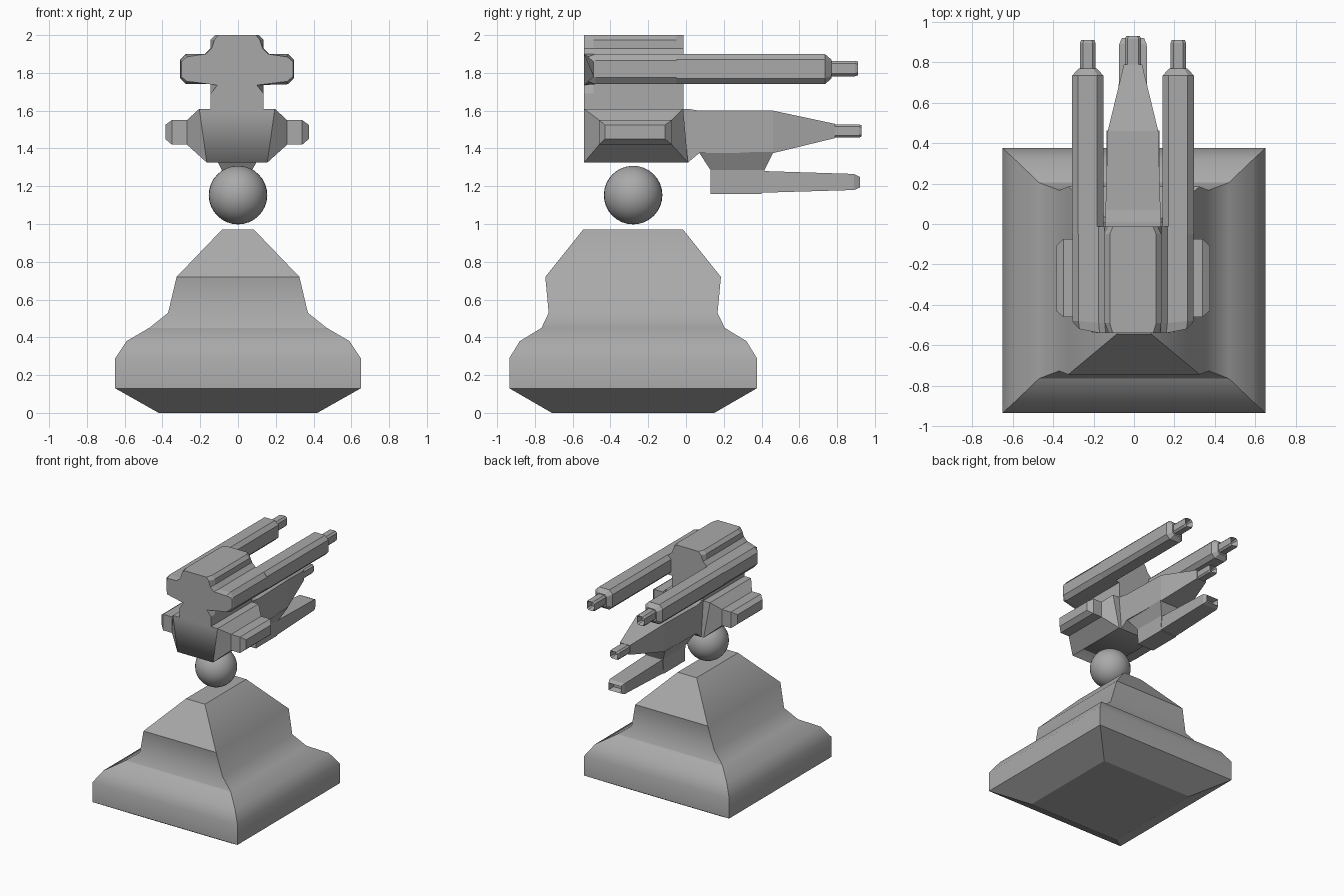
import bpy, bmesh, math
from mathutils import Vector

if "Cube" in bpy.data.objects:
    bpy.data.objects.remove(bpy.data.objects["Cube"])

grey = bpy.data.materials.new("stone grey")
grey.diffuse_color = (0.4, 0.4, 0.4, 1)
grey.use_nodes = True
grey.node_tree.nodes["Principled BSDF"].inputs["Base Color"].default_value = grey.diffuse_color
CX = -0.005   # centre line of the gun head


def finish(bm, name):
    bmesh.ops.recalc_face_normals(bm, faces=bm.faces[:])
    me = bpy.data.meshes.new(name)
    bm.to_mesh(me)
    bm.free()
    me.materials.append(grey)
    ob = bpy.data.objects.new(name, me)
    bpy.context.collection.objects.link(ob)
    return ob


def skin(rings, hollow=0.0):
    """Skin equal-length rings, cap both ends, optionally sink the last cap."""
    bm = bmesh.new()
    vs = [[bm.verts.new(p) for p in r] for r in rings]
    n = len(vs[0])
    for a, b in zip(vs, vs[1:]):
        for i in range(n):
            bm.faces.new((a[i], a[(i + 1) % n], b[(i + 1) % n], b[i]))
    bm.faces.new(vs[0])
    end = bm.faces.new(vs[-1])
    if hollow:
        bmesh.ops.recalc_face_normals(bm, faces=bm.faces[:])
        bmesh.ops.inset_region(bm, faces=[end], thickness=0.014)
        bmesh.ops.translate(bm, verts=end.verts[:], vec=(0, -hollow, 0))
    return bm


def rect_y(x, y, hw, z0, z1):
    return [(x - hw, y, z0), (x + hw, y, z0), (x + hw, y, z1), (x - hw, y, z1)]


def oct_y(x, y, hw, z0, z1, c):
    return [(x - hw + c, y, z0), (x + hw - c, y, z0), (x + hw, y, z0 + c), (x + hw, y, z1 - c),
            (x + hw - c, y, z1), (x - hw + c, y, z1), (x - hw, y, z1 - c), (x - hw, y, z0 + c)]


def rect_z(z, hx, y0, y1, x=0.0):
    return [(x - hx, y0, z), (x + hx, y0, z), (x + hx, y1, z), (x - hx, y1, z)]


# Pedestal: stacked rectangles (z, half width, half depth)
steps = [(0, .42, .43), (.13, .65, .655), (.29, .65, .655), (.38, .59, .60), (.45, .47, .485),
         (.53, .37, .447), (.72, .325, .465), (.97, .085, .265)]
bm = skin([rect_z(z, hx, -.28 - hy, -.28 + hy) for z, hx, hy in steps])
for f in bm.faces:
    f.smooth = True
for e in bm.edges:
    a, b = (v.co for v in e.verts)
    level = abs(a.z - b.z) < .001
    along_x = abs(a.x - b.x) > .01
    if not level or a.z < .2 or a.z > .9 or (along_x and (.44 < a.z < .46 or .7 < a.z < .74)):
        e.smooth = False
finish(bm, "pedestal")

# Swivel ball
bm = bmesh.new()
bmesh.ops.create_uvsphere(bm, u_segments=32, v_segments=16, radius=.155)
bmesh.ops.translate(bm, verts=bm.verts[:], vec=(0, -.28, 1.153))
for f in bm.faces:
    f.smooth = True
finish(bm, "swivel_ball")

# Lower body with softly shaded front and underside
bm = skin([[(CX - .16, y0, 1.325), (CX + .16, y0, 1.325), (CX + .2, y1, 1.61), (CX - .2, y1, 1.61)]
           for y0, y1 in ((-.54, -.54), (.01, -.015))])
bm.normal_update()
for e in bm.edges:
    a, b = (v.co for v in e.verts)
    e.smooth = a.z < 1.4 and b.z < 1.4 and max(a.y, b.y) < -.5
for f in bm.faces:
    c = f.calc_center_median()
    f.smooth = c.y < -.5 or c.z < 1.34
finish(bm, "lower_body")

# Side pods: flared base, straight block, chamfered end
for s, side in ((-1, "left"), (1, "right")):
    rings = [[(CX + s * .16, -.54, 1.325), (CX + s * .16, .01, 1.325),
              (CX + s * .2, -.015, 1.61), (CX + s * .2, -.54, 1.61)]]
    for x, y0, y1, z0, z1 in ((.265, -.46, -.075, 1.42, 1.55), (.345, -.46, -.075, 1.42, 1.55),
                              (.38, -.43, -.11, 1.45, 1.525)):
        rings.append([(CX + s * x, y0, z0), (CX + s * x, y1, z0), (CX + s * x, y1, z1), (CX + s * x, y0, z1)])
    finish(skin(rings), side + "_pod")

# Upper head: cross-shaped section; each point is (x, z) inside, (x, z, setback) at the front
cross = [(.14, 1.60, .14, 1.60, 0), (.14, 1.69, .14, 1.69, 0), (.14, 1.74, .105, 1.735, 0),
         (.27, 1.74, .265, 1.755, .02), (.30, 1.775, .295, 1.78, .05), (.30, 1.865, .295, 1.86, .05),
         (.27, 1.90, .265, 1.885, .02), (.17, 1.90, .165, 1.90, 0), (.14, 1.93, .135, 1.93, 0),
         (.14, 1.975, .12, 1.975, 0), (.115, 2.0, .10, 2.0, 0)]


def cross_ring(y, end):
    half = [(p[2], y + p[4], p[3]) if end else (p[0], max(y, -.48 if p[0] > .2 else y), p[1]) for p in cross]
    return ([(CX + x, yy, z) for x, yy, z in half] +
            [(CX - x, yy, z) for x, yy, z in reversed(half)])


back = [(CX + (x - CX) * (.86 if z > 1.95 else 1), y, z) for x, y, z in cross_ring(-.012, False)]
finish(skin([cross_ring(-.54, True), cross_ring(-.49, False), cross_ring(-.05, False), back]), "upper_head")

# Twin long barrels with narrow hollow muzzles
for s, side in ((-1, "left"), (1, "right")):
    x = CX + s * .224
    finish(skin([oct_y(x, y, hw, z0, z1, c) for y, hw, z0, z1, c in
                 ((-.05, .077, 1.74, 1.90, .03), (.735, .077, 1.74, 1.90, .03),
                  (.77, .045, 1.77, 1.87, .015))]), side + "_barrel")
    finish(skin([oct_y(x, y, hw, z0, z1, .014) for y, hw, z0, z1 in
                 ((.75, .038, 1.782, 1.864), (.895, .038, 1.782, 1.864), (.91, .033, 1.787, 1.859))],
                hollow=.05), side + "_muzzle")

# Central tapered beam and its muzzle
finish(skin([rect_y(CX, y, hw, z0, z1) for y, hw, z0, z1 in
             ((-.03, .14, 1.325, 1.61), (.01, .138, 1.325, 1.61), (.07, .136, 1.375, 1.60),
              (.46, .125, 1.375, 1.60), (.79, .045, 1.455, 1.53))]), "central_beam")
finish(skin([oct_y(CX, y, hw, z0, z1, .012) for y, hw, z0, z1 in
             ((.77, .04, 1.457, 1.528), (.915, .04, 1.457, 1.528), (.93, .034, 1.463, 1.522))],
            hollow=.05), "central_muzzle")

# Neck joining the beam to the lower barrel
finish(skin([rect_z(z, hw, y0, y1, CX) for z, hw, y0, y1 in
             ((1.16, .075, .13, .40), (1.285, .08, .13, .415), (1.38, .13, .068, .462))]), "lower_neck")

# Lower barrel with chamfered hollow end
finish(skin([rect_y(CX, y, hw, z0, z1) for y, hw, z0, z1 in
             ((.14, .075, 1.16, 1.285), (.415, .074, 1.166, 1.28), (.89, .068, 1.18, 1.265),
              (.92, .055, 1.193, 1.25))], hollow=.05), "lower_barrel")
